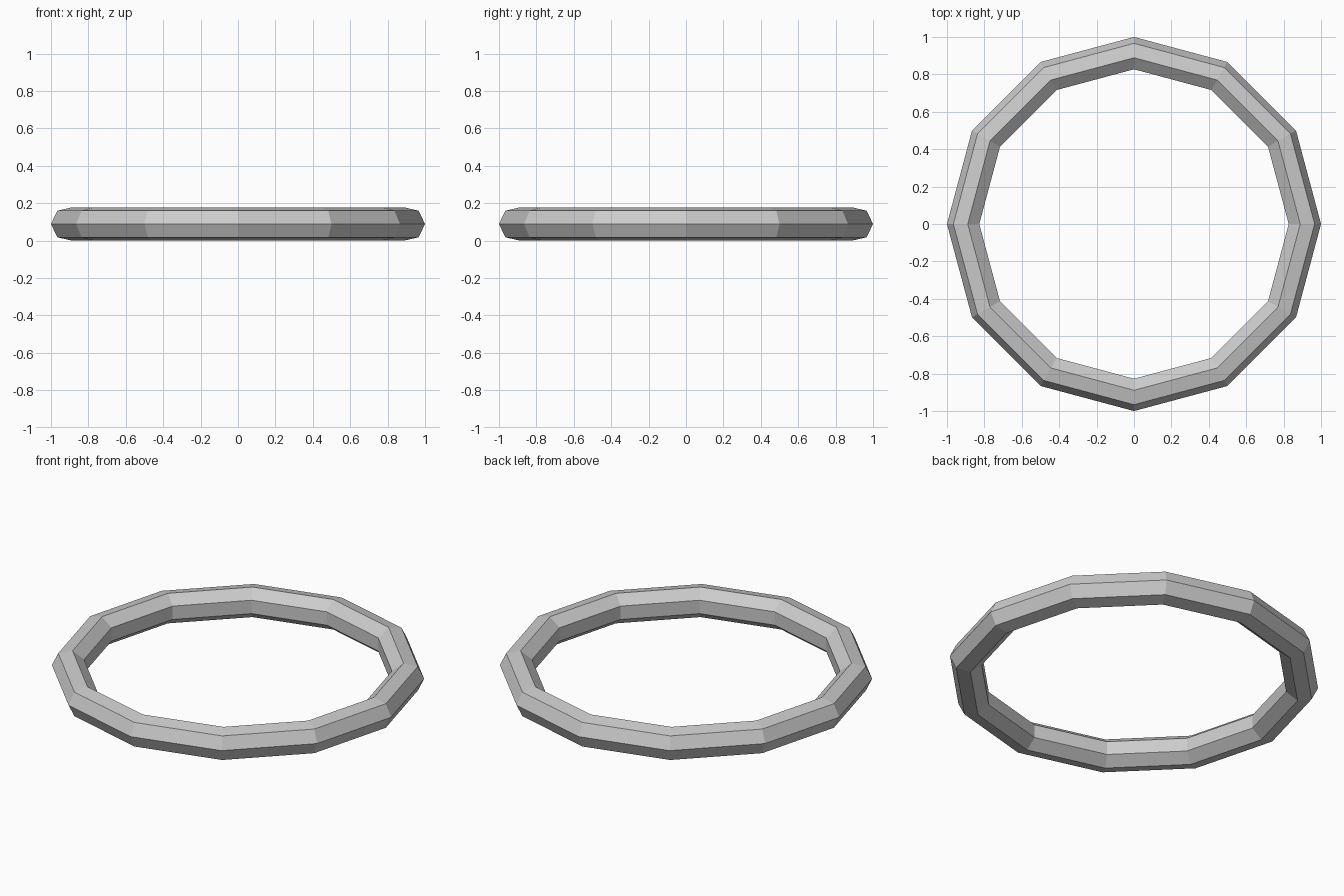
import bpy
import math

if "Cube" in bpy.data.objects:
    bpy.data.objects.remove(bpy.data.objects["Cube"])

# Low-poly ring: 12 segments around, 7-sided cross-section, outer radius 1
minor = 1 / 11
major = 1 - minor
# Half-height of the heptagon section, so the ring rests on z = 0
half_height = minor * math.sin(4 * math.pi / 7)

bpy.ops.mesh.primitive_torus_add(
    major_segments=12, minor_segments=7,
    major_radius=major, minor_radius=minor,
    location=(0, 0, half_height))
ring = bpy.context.object
ring.name = "ring"
bpy.ops.object.shade_flat()
